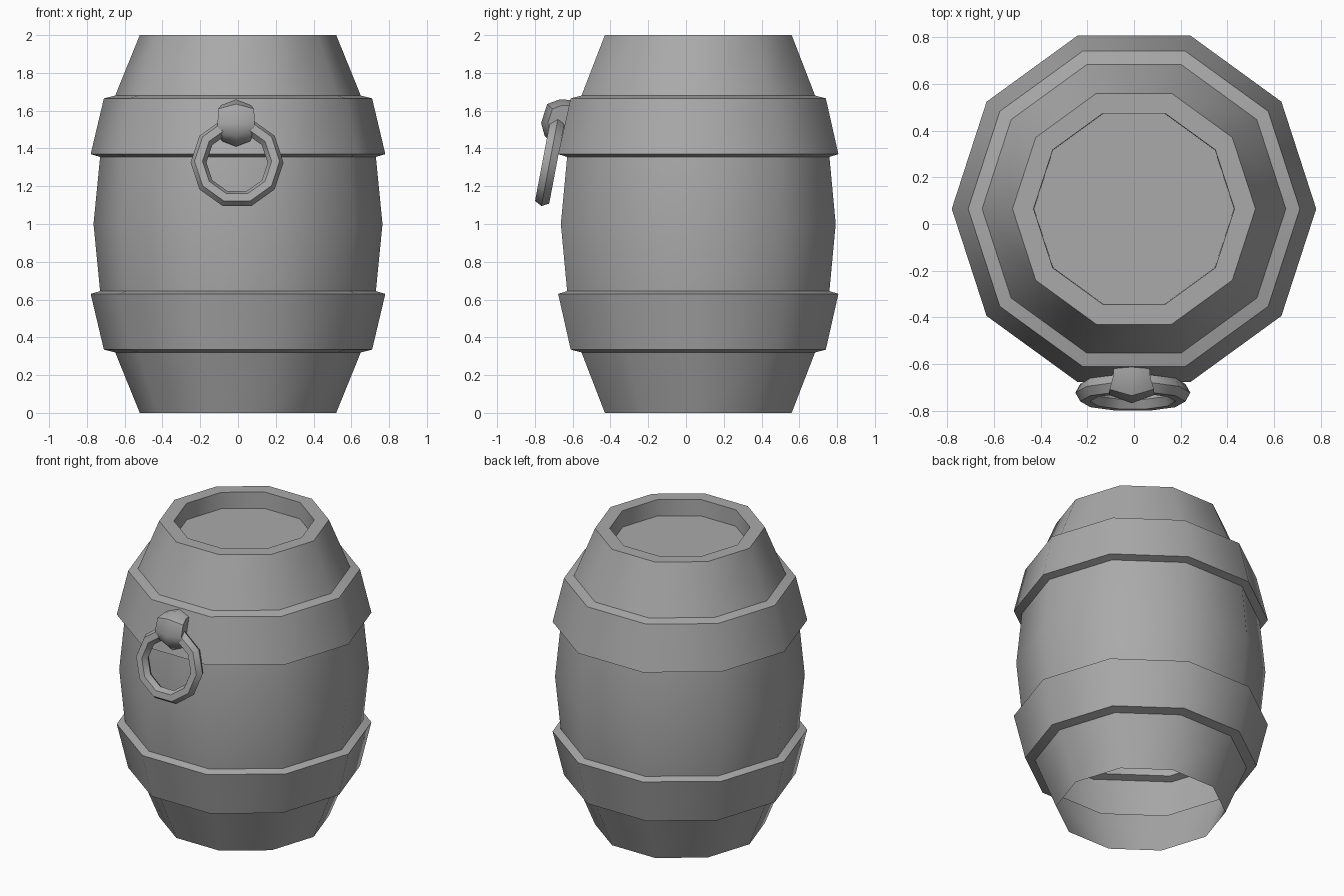
import bpy, bmesh
from math import sin, cos, pi, atan2, radians
from mathutils import Matrix, Vector

cube = bpy.data.objects.get("Cube")
if cube:
    bpy.data.objects.remove(cube, do_unlink=True)

grey = bpy.data.materials.new("plain grey")
grey.use_nodes = True
grey.diffuse_color = (0.4, 0.4, 0.4, 1)
grey.node_tree.nodes["Principled BSDF"].inputs["Base Color"].default_value = (0.4, 0.4, 0.4, 1)

SIDES = 10


def finish(bm, name, angle=40):
    """Turn a bmesh into a smooth-shaded object with sharp edges kept."""
    mesh = bpy.data.meshes.new(name)
    bm.to_mesh(mesh)
    bm.free()
    mesh.materials.append(grey)
    obj = bpy.data.objects.new(name, mesh)
    bpy.context.collection.objects.link(obj)
    bpy.ops.object.select_all(action='DESELECT')
    obj.select_set(True)
    bpy.context.view_layer.objects.active = obj
    bpy.ops.object.shade_smooth_by_angle(angle=radians(angle))
    return obj


def bridge(bm, a, b, closed=True):
    """Fill quads between two rows of vertices."""
    n = len(a)
    for i in range(n if closed else n - 1):
        j = (i + 1) % n
        bm.faces.new((a[i], a[j], b[j], b[i]))


# Barrel: one stepped shell, open underneath, with a sunken lid
CENTRE_Y = 0.065
half = [(0.52, 0), (0.65, 0.32), (0.71, 0.335), (0.78, 0.63), (0.73, 0.645)]
profile = half + [(0.765, 1)] + [(r, 2 - z) for r, z in reversed(half)]
profile += [(0.43, 2), (0.428, 1.89)]
bm = bmesh.new()
rings = [[bm.verts.new((r * cos(2 * pi * i / SIDES),
                        CENTRE_Y + r * sin(2 * pi * i / SIDES), z))
          for i in range(SIDES)] for r, z in profile]
for low, high in zip(rings, rings[1:]):
    bridge(bm, low, high)
bm.faces.new(rings[-1])
finish(bm, "barrel")

# Ring handle: faceted torus hanging slightly outward
bm = bmesh.new()
loops = []
for i in range(SIDES):
    a = 2 * pi * i / SIDES
    loop = []
    for k in range(6):
        b = 2 * pi * k / 6
        r = 0.204 + 0.042 * cos(b)
        loop.append(bm.verts.new((r * cos(a), 0.044 * sin(b), r * sin(a))))
    loops.append(loop)
for i in range(SIDES):
    bridge(bm, loops[i], loops[(i + 1) % SIDES])
bmesh.ops.recalc_face_normals(bm, faces=bm.faces)
tilt = atan2(0.09, 0.475)
bm.transform(Matrix.Translation((-0.005, -0.722, 1.325))
             @ Matrix.Rotation(-tilt, 4, 'X'))
finish(bm, "ring_handle")

# Handle bracket: curved strap with a raised middle ridge
ridge = [(-0.59, 1.655, 0.075), (-0.667, 1.66, 0.08), (-0.735, 1.635, 0.095),
         (-0.767, 1.535, 0.098), (-0.748, 1.465, 0.095), (-0.69, 1.41, 0.075),
         (-0.62, 1.42, 0.07)]
core = Vector((0, -0.62, 1.53))
bm = bmesh.new()
left, middle, right = [], [], []
for y, z, w in ridge:
    top = Vector((0, y, z))
    edge = top.lerp(core, 0.24)
    middle.append(bm.verts.new(top))
    left.append(bm.verts.new(edge + Vector((w, 0, 0))))
    right.append(bm.verts.new(edge - Vector((w, 0, 0))))
bridge(bm, left, middle, closed=False)
bridge(bm, middle, right, closed=False)
bm.faces.new(left)
bm.faces.new(right)
bm.faces.new((left[0], middle[0], right[0], right[-1], middle[-1], left[-1]))
bmesh.ops.recalc_face_normals(bm, faces=bm.faces)
bm.transform(Matrix.Translation((-0.01, 0, 0)))
finish(bm, "handle_bracket", 50)
